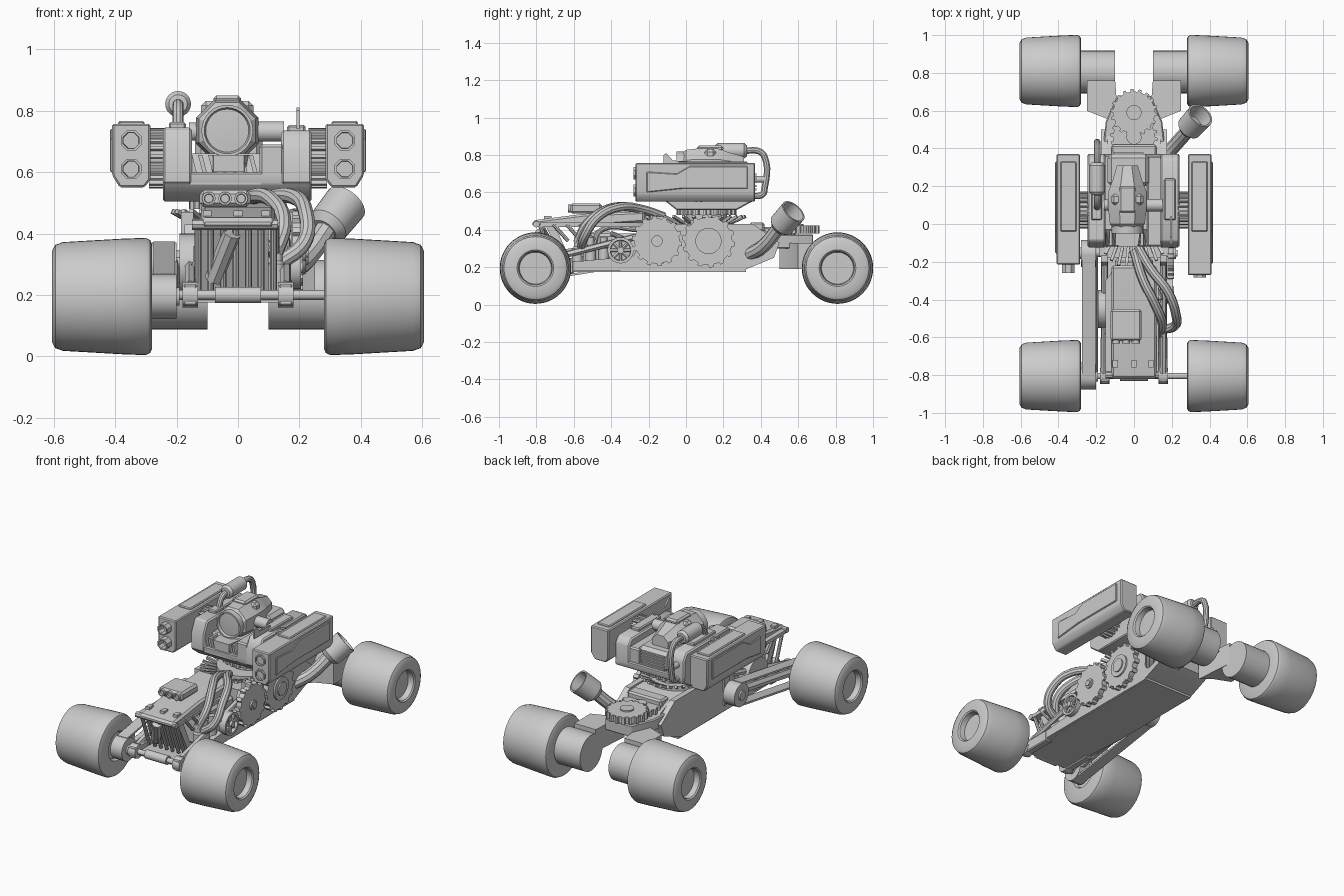
import bpy, bmesh, math
from mathutils import Vector

if "Cube" in bpy.data.objects:
    bpy.data.objects.remove(bpy.data.objects["Cube"])

def finish(name, bm):
    bmesh.ops.remove_doubles(bm, verts=bm.verts, dist=1e-5)
    bmesh.ops.recalc_face_normals(bm, faces=bm.faces)
    me = bpy.data.meshes.new(name)
    bm.to_mesh(me)
    bm.free()
    ob = bpy.data.objects.new(name, me)
    bpy.context.collection.objects.link(ob)
    return ob

def bevel(ob, w):
    m = ob.modifiers.new("bevel", 'BEVEL')
    m.width, m.segments = w, 1
    return ob

def prism(name, pts, axis, a, b, bev=0):
    """Extrude a 2D outline along an axis from a to b."""
    put = {'x': lambda p, t: (t, p[0], p[1]), 'y': lambda p, t: (p[0], t, p[1]),
           'z': lambda p, t: (p[0], p[1], t)}[axis]
    bm = bmesh.new()
    lo = [bm.verts.new(put(p, a)) for p in pts]
    hi = [bm.verts.new(put(p, b)) for p in pts]
    bm.faces.new(lo)
    bm.faces.new(hi)
    n = len(pts)
    for i in range(n):
        bm.faces.new((lo[i], lo[(i+1) % n], hi[(i+1) % n], hi[i]))
    ob = finish(name, bm)
    return bevel(ob, bev) if bev else ob

def box(name, x, y, z, bev=0):
    return prism(name, [(x[0], y[0]), (x[1], y[0]), (x[1], y[1]), (x[0], y[1])], 'z', z[0], z[1], bev)

def lathe(name, prof, origin, direction, n=32, turn=0):
    """Revolve (radius, distance) pairs about an axis."""
    d = Vector(direction).normalized()
    u = d.orthogonal().normalized()
    v = d.cross(u)
    o = Vector(origin)
    bm = bmesh.new()
    rings = [[bm.verts.new(o + d*t + (u*math.cos(a) + v*math.sin(a))*r)
              for a in (turn + 2*math.pi*i/n for i in range(n))] for r, t in prof]
    for r0, r1 in zip(rings, rings[1:]):
        for i in range(n):
            bm.faces.new((r0[i], r0[(i+1) % n], r1[(i+1) % n], r1[i]))
    for ring, p in ((rings[0], prof[0]), (rings[-1], prof[-1])):
        if p[0] > 1e-4:
            bm.faces.new(ring)
    return finish(name, bm)

def rod(name, p, q, r, n=20, turn=0):
    d = Vector(q) - Vector(p)
    return lathe(name, [(r, 0), (r, d.length)], p, d, n, turn)

def gear(name, c, r, teeth, axis, a, b, tooth=0.014):
    pts = []
    for i in range(teeth):
        for f, rr in ((0, r-tooth), (.5, r-tooth), (.55, r), (.9, r)):
            t = 2*math.pi*(i+f)/teeth
            pts.append((c[0]+rr*math.cos(t), c[1]+rr*math.sin(t)))
    return prism(name, pts, axis, a, b)

def pipe(name, pts, r):
    cu = bpy.data.curves.new(name, 'CURVE')
    cu.dimensions, cu.bevel_depth, cu.bevel_resolution, cu.use_fill_caps = '3D', r, 3, True
    sp = cu.splines.new('BEZIER')
    sp.resolution_u = 6
    sp.bezier_points.add(len(pts)-1)
    for bp, p in zip(sp.bezier_points, pts):
        bp.co = p
        bp.handle_left_type = bp.handle_right_type = 'AUTO'
    ob = bpy.data.objects.new(name, cu)
    bpy.context.collection.objects.link(ob)
    return ob

# Wheels with recessed hubs
tyre = [(0, .02), (.08, .02), (.09, 0), (.17, 0), (.184, .006), (.191, .02), (.188, .1), (.177, .29),
        (.168, .315), (.15, .325), (.098, .325), (.09, .318), (.085, .285), (0, .285)]
for s in (-1, 1):
    for y in (-.805, .81):
        lathe("wheel", tyre, (.28*s, y, .195), (s, 0, 0), 48)
    # Rear hub motors and fork arms
    rod("rear_hub_motor", (.1*s, .805, .2), (.3*s, .805, .2), .113, 32)
    prism("rear_fork", [(.08*s, .5), (.15*s, .56), (.25*s, .6), (.25*s, .76), (.1*s, .76)], 'z', .19, .33)
    # Chassis walls, rails and front sleeves
    prism("chassis_wall", [(-.8, .18), (.3, .18), (.47, .25), (.5, .33), (.36, .43), (-.2, .43), (-.28, .26), (-.8, .21)],
          'x', .14*s, .175*s)
    rod("upper_rail", (.155*s, -.2, .38), (.155*s, -.79, .23), .018, 6)
    rod("axle_sleeve", (.13*s, -.805, .2), (.18*s, -.805, .2), .042)
    box("front_rail", (.132*s, .178*s), (-.84, -.6), (.165, .235), .006)
    box("body_post", (.145*s, .185*s), (-.17, -.12), (.22, .47))

# Chassis tub and front axle
prism("chassis_floor", [(-.14, -.8), (.14, -.8), (.17, -.3), (.17, .32), (-.17, .32), (-.17, -.3)], 'z', .175, .2)
prism("chassis_core", [(-.18, .19), (.3, .18), (.47, .25), (.5, .36), (.36, .42), (-.18, .42)], 'x', -.14, .14)
rod("front_axle", (-.3, -.805, .2), (.3, -.805, .2), .016)
rod("axle_centre", (-.075, -.805, .2), (.075, -.805, .2), .027)
rod("cross_bar", (-.27, -.15, .32), (.19, -.15, .32), .025)

# Drive belt on the left: two pulleys and two runs
for p in ((-.805, .195), (-.155, .3)):
    rod("belt_pulley", (-.28, *p), (-.2, *p), .072, 28)
    rod("pulley_hub", (-.29, *p), (-.19, *p), .03, 16)
for dz in (-.068, .068):
    prism("belt_run", [(-.815, .195+dz-.006), (-.165, .3+dz-.006), (-.165, .3+dz+.006), (-.815, .195+dz+.006)],
          'x', -.275, -.205)
rod("belt_arm", (-.215, -.805, .195), (-.215, -.155, .3), .025, 6)

# Gears on the right side
for y, r, hub in ((-.155, .135, .03), (.12, .142, .07)):
    gear("side_gear", (y, .34), r, 14, 'x', .178, .212)
    rod("side_gear_rim", (.212, y, .34), (.222, y, .34), hub, 28)
    rod("side_gear_cap", (.222, y, .34), (.23, y, .34), hub*.6, 20)

# Rear deck with flat gears
prism("rear_deck", [(-.17, .34), (.17, .34), (.15, .54), (.09, .68), (-.09, .68), (-.15, .54)], 'z', .3, .375, .006)
for y, z in ((.59, .4), (.46, .385)):
    gear("deck_gear", (0, y), .125, 18, 'z', z-.02, z+.022)
    rod("deck_gear_hub", (0, y, z), (0, y, z+.03), .04)
box("deck_step", (-.12, .12), (.34, .42), (.36, .44), .01)

# Exhaust with open cup
pipe("exhaust_pipe", [(.15, .34, .27), (.21, .41, .31), (.3, .51, .43)], .037)
lathe("exhaust_cup", [(.045, -.01), (.068, .015), (.072, .13), (.062, .13), (.055, .05), (0, .05)],
      (.285, .5, .415), (.08, .09, .1))

# Engine block, radiator grille and hood
box("engine_block", (-.1, .1), (-.55, -.18), (.2, .38), .015)
prism("grille_back", [(-.64, .2), (-.6, .2), (-.7, .42), (-.75, .42)], 'x', -.12, .1)
for i in range(7):
    x = -.13 + i*.041
    rod("grille_bar", (x, -.7, .21), (x, -.78, .425), .011, 8)
rod("grille_strut", (-.08, -.7, .25), (-.02, -.78, .4), .03, 8)
hood = prism("hood", [(-.82, .415), (-.82, .45), (-.55, .485), (-.22, .5), (-.22, .44), (-.5, .42)], 'x', -.12, .12, .012)
prism("hood_skirt", [(-.15, -.78), (.13, -.78), (.13, -.3), (.08, -.2), (-.08, -.2), (-.15, -.3)], 'z', .415, .438)
rod("hood_edge", (-.15, -.8, .43), (.13, -.8, .43), .018, 8)
for x in (-.1, 0, .09):
    box("hood_clip", (x-.014, x+.014), (-.76, -.72), (.455, .475))
box("air_scoop", (-.125, .04), (-.62, -.45), (.487, .541), .012)
for x in (-.095, -.042, .01):
    lathe("scoop_mouth", [(.022, 0), (.022, .02), (.015, .02), (.013, .004), (0, .004)], (x, -.612, .514), (0, -1, 0), 16)
for s in (-1, 1):
    for i in range(3):
        y = -.58 + i*.07
        lathe("engine_cylinder", [(.028, 0), (.028, .09), (.02, .1), (.02, .15)], (.125*s, y, .21), (0, 0, 1), 14)
        rod("hood_stay", (.125*s, y-.05, .34), (.125*s, y-.13, .43), .01, 8)

# Side fan with blades and left drum
lathe("side_fan", [(.07, 0), (.07, .045), (.055, .045), (.052, .025), (0, .025)], (.16, -.35, .29), (1, 0, 0), 24)
for i in range(8):
    a = math.pi*i/4
    rod("fan_spoke", (.19, -.35, .29), (.19, -.35+.058*math.cos(a), .29+.058*math.sin(a)), .009, 6)
rod("fan_hub", (.17, -.35, .29), (.212, -.35, .29), .018, 16)
rod("left_drum", (-.19, -.45, .3), (-.12, -.45, .3), .1, 24)

# Intake pipes curving over the right side
pipe("intake_pipe", [(.02, -.12, .47), (.09, -.24, .51), (.18, -.36, .52), (.22, -.47, .47), (.215, -.54, .37), (.13, -.56, .3)], .025)
pipe("intake_pipe", [(0, -.14, .47), (.05, -.3, .52), (.11, -.42, .51), (.15, -.53, .43), (.12, -.58, .33)], .025)
pipe("fuel_hose", [(.05, -.2, .42), (.1, -.3, .35), (.14, -.4, .38)], .014)
pipe("fuel_hose", [(.03, -.25, .4), (.07, -.45, .4), (.13, -.5, .3)], .014)

# Turret ring with flared fins
rod("turret_plate", (0, .08, .42), (0, .08, .45), .17, 32)
for i in range(32):
    a = 2*math.pi*i/32
    rod("ring_fin", (.15*math.cos(a), .06+.18*math.sin(a), .435), (.215*math.cos(a), .04+.28*math.sin(a), .472), .011, 4)
rod("turret_neck", (0, .11, .44), (0, .11, .53), .11, 28)
gear("turret_gear", (0, .11), .16, 24, 'z', .48, .505)

# Turret body
prism("turret_base", [(-.12, .56), (-.05, .505), (.27, .505), (.37, .56), (.37, .6), (-.12, .6)], 'x', -.245, .24, .006)
prism("louvre_front", [(-.12, .58), (-.03, .66), (.36, .66), (.36, .56), (-.12, .56)], 'x', -.155, .075)
for i in range(7):
    x = -.145 + i*.033
    prism("louvre", [(x, .585), (x+.014, .585), (x-.004, .655), (x-.018, .655)], 'y', -.115, -.02)
for name, x0, x1, top in (("left_tower", -.245, -.15, .745), ("right_tower", .14, .24, .735)):
    prism(name, [(-.125, .56), (-.125, .67), (-.09, top), (.34, top), (.37, .7), (.37, .56)], 'x', x0, x1, .008)
    box(name + "_lid", (x0+.02, x1-.02), (.02, .24), (top-.01, top+.018), .006)
box("right_step", (.07, .15), (-.12, .36), (.56, .69), .008)
box("rear_engine_box", (-.14, .08), (.2, .37), (.6, .72), .02)
for i in range(5):
    box("rear_vent", (-.11, .05), (.365, .378), (.61+i*.02, .62+i*.02))

# Faceted sensor drum with round lens
lathe("sensor_drum", [(.07, -.06), (.1, -.03), (.11, .05), (.11, .14), (.085, .2), (.06, .28)],
      (-.035, .03, .735), (0, 1, 0), 8, math.pi/8)
lathe("sensor_lens", [(.084, 0), (.084, .06), (.075, .06), (.07, .045), (0, .05)], (-.035, .01, .735), (0, -1, 0), 32)
box("sensor_top", (-.08, .01), (.06, .2), (.82, .85), .01)
box("sensor_bridge", (-.12, .05), (.1, .16), (.78, .832), .015)
rod("sensor_pivot", (.05, .1, .732), (.15, .1, .732), .033)
rod("sensor_pivot_left", (-.16, .1, .732), (-.12, .1, .732), .03)
prism("sensor_chin", [(-.08, -.12), (.02, -.12), (.04, 0), (-.1, 0)], 'z', .6, .655)

# Silencer and its pipework
lathe("silencer", [(0, 0), (.03, .004), (.042, .02), (.042, .16), (.03, .175), (0, .178)], (-.195, .15, .822), (0, 1, 0), 24)
pipe("silencer_inlet", [(-.195, .19, .82), (-.195, .12, .81), (-.195, .09, .76), (-.195, .09, .7)], .018)
pipe("silencer_outlet", [(-.195, .3, .82), (-.195, .39, .82), (-.195, .42, .79), (-.195, .42, .62), (-.195, .41, .59), (-.195, .35, .58)], .018)
rod("outlet_branch", (-.195, .35, .67), (-.195, .42, .67), .018)
prism("rear_fin", [(-.12, .74), (-.12, .8), (-.105, .81), (-.07, .77), (.04, .765), (.04, .74)], 'x', .19, .2)

# Rocket pods on ribbed mounts
for s in (-1, 1):
    gear("pod_mount", (.075, .645), .098, 22, 'x', .23*s, .29*s, .012)
    front, back = (-.27, .37) if s > 0 else (-.215, .37)
    prism("rocket_pod", [(.285*s, .575), (.305*s, .55), (.385*s, .55), (.41*s, .59), (.41*s, .757), (.285*s, .757)],
          'y', front, back, .006)
    prism("pod_side_panel", [(front+.06, .6), (-.02, .62), (.33, .62), (.33, .74), (.02, .74), (-.05, .7), (front+.06, .71)],
          'x', .4*s, .417*s, .004)
    box("pod_top_panel", (.305*s, .39*s), (-.04, .33), (.75, .766), .005)
    for z in (.61, .703):
        length = .012 if s > 0 else .045
        lathe("rocket_tube", [(.036, -.02), (.036, length), (.028, length), (.026, -.01), (0, -.01)],
              (.348*s, front, z), (0, -1, 0), 8, math.pi/8)

# Turn pipes into meshes and shade round parts smooth
bpy.ops.object.select_all(action='SELECT')
bpy.context.view_layer.objects.active = hood
bpy.ops.object.convert(target='MESH')
bpy.ops.object.select_all(action='SELECT')
bpy.ops.object.shade_smooth_by_angle(angle=math.radians(32))
